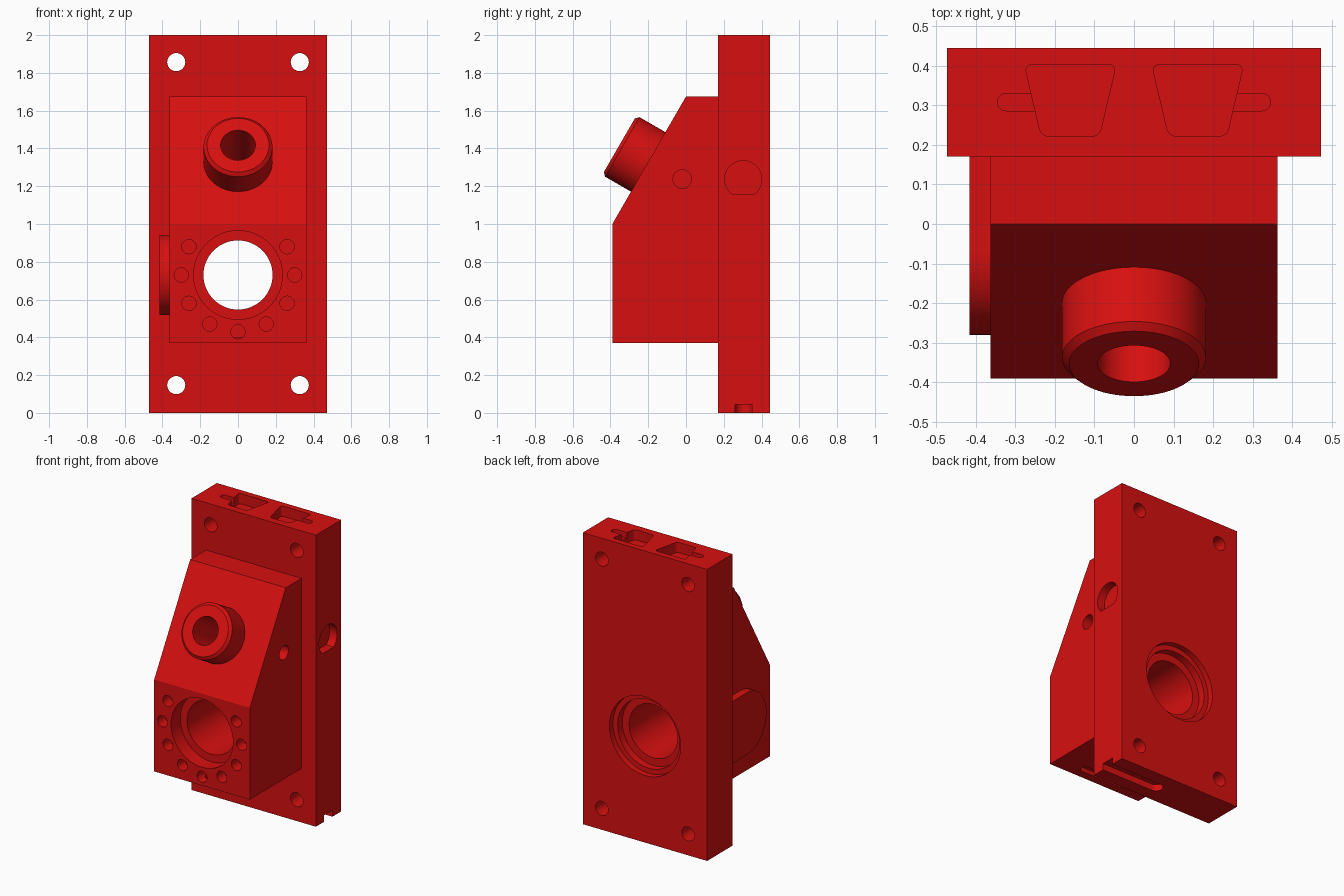
import bpy, bmesh, math
from mathutils import Matrix, Vector

old = bpy.data.objects.get("Cube")
if old:
    bpy.data.objects.remove(old, do_unlink=True)

red = bpy.data.materials.new("bright red")
red.use_nodes = True
RED = (0.68, 0.005, 0.005, 1)
red.diffuse_color = RED
red.node_tree.nodes["Principled BSDF"].inputs["Base Color"].default_value = RED


def frame(u, v, w, origin=(0, 0, 0)):
    m = Matrix((u, v, w)).transposed().to_4x4()
    m.translation = Vector(origin)
    return m


# Extrusion frames: profile axes u, v and extrusion axis w
X, Y, Z = Vector((1, 0, 0)), Vector((0, 1, 0)), Vector((0, 0, 1))
ALONG_X = frame(Y, Z, X)
ALONG_Y = frame(X, Z, Y)
ALONG_Z = frame(X, Y, Z)


def arc(u, v, r, start=0, end=360, n=48):
    full = end - start == 360
    steps = n if full else n + 1
    angles = [math.radians(start + (end - start) * i / n) for i in range(steps)]
    return [(u + r * math.cos(a), v + r * math.sin(a)) for a in angles]


def rect(u0, u1, v0, v1):
    return [(u0, v0), (u1, v0), (u1, v1), (u0, v1)]


def pill(u0, u1, v, r):
    return arc(u1 - r, v, r, -90, 90, 12) + arc(u0 + r, v, r, 90, 270, 12)


def prism(name, points, axes, w0, w1, rounding=0, chamfer=0):
    bm = bmesh.new()
    low = bm.faces.new([bm.verts.new((u, v, w0)) for u, v in points])
    top = bmesh.ops.extrude_face_region(bm, geom=[low])["geom"]
    for vert in [g for g in top if isinstance(g, bmesh.types.BMVert)]:
        vert.co.z = w1
    if rounding:
        sides = [e for e in bm.edges if abs(e.verts[0].co.z - e.verts[1].co.z) > 1e-5]
        bmesh.ops.bevel(bm, geom=sides, offset=rounding, segments=5, profile=0.5, affect='EDGES')
    if chamfer:
        rim = [e for e in bm.edges if all(abs(v.co.z - w1) < 1e-5 for v in e.verts)]
        bmesh.ops.bevel(bm, geom=rim, offset=chamfer, segments=1, affect='EDGES')
    bm.transform(axes)
    bmesh.ops.recalc_face_normals(bm, faces=bm.faces)
    mesh = bpy.data.meshes.new(name)
    bm.to_mesh(mesh)
    bm.free()
    mesh.materials.append(red)
    obj = bpy.data.objects.new(name, mesh)
    bpy.context.collection.objects.link(obj)
    return obj


def cutter(*args, **kw):
    obj = prism("cutter", *args, **kw)
    obj.hide_render = True
    return obj


def carve(obj, cutters):
    for c in cutters:
        mod = obj.modifiers.new("cut", 'BOOLEAN')
        mod.operation, mod.solver, mod.object = 'DIFFERENCE', 'EXACT', c
    graph = bpy.context.evaluated_depsgraph_get()
    mesh = bpy.data.meshes.new_from_object(obj.evaluated_get(graph))
    obj.modifiers.clear()
    obj.data = mesh


FRONT, JOINT, BACK = -0.39, 0.17, 0.445
BORE_Z = 0.73

# Main parts
plate = prism("back_plate", rect(-0.472, 0.472, 0, 2), ALONG_Y, JOINT, BACK)
housing = prism("sloped_housing",
                [(FRONT, 0.37), (JOINT, 0.37), (JOINT, 1.675), (0, 1.675), (FRONT, 1.0)],
                ALONG_X, -0.363, 0.363)
side_boss = prism("side_boss",
                  arc(-0.067, BORE_Z, 0.213, 90, 270) + [(JOINT, BORE_Z - 0.213), (JOINT, BORE_Z + 0.213)],
                  ALONG_X, -0.415, -0.363)

# Tube standing square on the slope
slope = Vector((0, 0.39, 0.675)).normalized()
outward = X.cross(slope)
ALONG_TUBE = frame(X, slope, outward, (0, -0.197, 1.327))
tube = prism("angled_tube", arc(0, 0, 0.182, n=64), ALONG_TUBE, -0.01, 0.18, chamfer=0.018)
tube_hole = cutter(arc(0, 0, 0.092), ALONG_TUBE, -0.2, 0.3)

# Main bore with steps at the front and the back
bore = cutter(arc(0, BORE_Z, 0.183, n=64), ALONG_Y, -1, 1)
front_step = cutter(arc(0, BORE_Z, 0.235, n=64), ALONG_Y, -1, FRONT + 0.1)
back_steps = [cutter(arc(0, BORE_Z, r, n=64), ALONG_Y, BACK - d, 1)
              for r, d in ((0.27, 0.04), (0.235, 0.09))]

# Ring of small blind holes round the bore
ring = []
for i in range(9):
    a = math.radians(150 + 30 * i)
    ring.append(cutter(arc(0.3 * math.cos(a), BORE_Z + 0.3 * math.sin(a), 0.038, n=24),
                       ALONG_Y, -1, FRONT + 0.08))

# Plate: corner holes, top pockets with side slots, side recess, bottom channel
plate_cuts = [bore] + back_steps
for s in (-1, 1):
    for z in (0.147, 1.857):
        plate_cuts.append(cutter(arc(s * 0.327, z, 0.048, n=32), ALONG_Y, -1, 1))
    pocket = [(s * 0.045, 0.403), (s * 0.277, 0.403), (s * 0.234, 0.221), (s * 0.088, 0.221)]
    plate_cuts.append(cutter(pocket, ALONG_Z, 1.93, 2.1, rounding=0.02))
    ends = sorted((s * 0.2, s * 0.345))
    plate_cuts.append(cutter(pill(ends[0], ends[1], 0.308, 0.022), ALONG_Z, 1.96, 2.1))
plate_cuts.append(cutter(arc(0.303, 1.237, 0.098, -52, 232), ALONG_X, 0.415, 0.6))
plate_cuts.append(cutter(pill(0.03, 0.7, 0.305, 0.045), ALONG_Z, -0.1, 0.045))

# Housing: side hole and slot underneath
side_hole = cutter(arc(-0.02, 1.238, 0.049, n=32), ALONG_X, 0.26, 0.5)
under_slot = cutter(pill(-0.18, 0.18, -0.3, 0.03), ALONG_Z, 0.3, 0.4)

carve(plate, plate_cuts)
carve(housing, [bore, front_step, tube_hole, side_hole, under_slot] + ring)
carve(tube, [tube_hole])

for obj in [o for o in bpy.data.objects if o.name.startswith("cutter")]:
    bpy.data.objects.remove(obj, do_unlink=True)

# Smooth round walls, keep edges sharp
bpy.ops.object.select_all(action='DESELECT')
for obj in (plate, housing, side_boss, tube):
    obj.select_set(True)
bpy.context.view_layer.objects.active = plate
bpy.ops.object.shade_smooth_by_angle(angle=math.radians(30))
